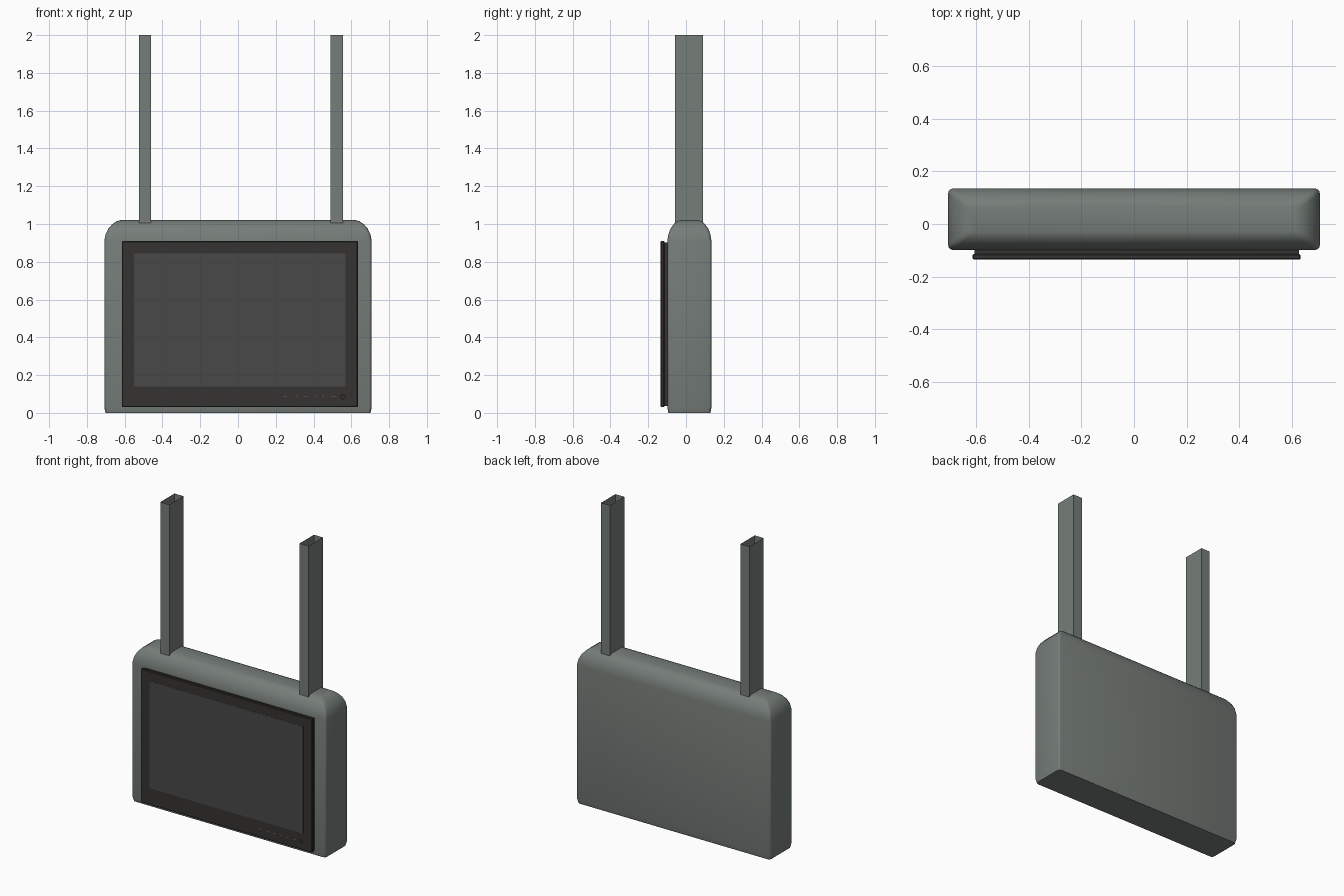
import bpy, bmesh
from math import sin, cos, pi

if "Cube" in bpy.data.objects:
    bpy.data.objects.remove(bpy.data.objects["Cube"])


def material(name, rgb):
    m = bpy.data.materials.new(name)
    m.diffuse_color = (*rgb, 1)
    m.use_nodes = True
    m.node_tree.nodes["Principled BSDF"].inputs["Base Color"].default_value = m.diffuse_color
    return m


shell_mat = material("grey_green_shell", (0.18, 0.205, 0.19))
bezel_mat = material("dark_bezel", (0.035, 0.033, 0.031))
screen_mat = material("screen_glass", (0.065, 0.065, 0.066))
mark_mat = material("pale_marks", (0.16, 0.16, 0.16))


def finish(bm, name, *mats):
    bmesh.ops.recalc_face_normals(bm, faces=bm.faces)
    me = bpy.data.meshes.new(name)
    bm.to_mesh(me)
    bm.free()
    ob = bpy.data.objects.new(name, me)
    bpy.context.collection.objects.link(ob)
    for m in mats:
        me.materials.append(m)
    return ob


def box(name, x, y, z, mat, bevel=0):
    bm = bmesh.new()
    bmesh.ops.create_cube(bm, size=1)
    for v in bm.verts:
        v.co = [(r[0] + r[1]) / 2 + c * (r[1] - r[0]) for c, r in zip(v.co, (x, y, z))]
    if bevel:
        bmesh.ops.bevel(bm, geom=bm.edges[:], offset=bevel, segments=1, affect='EDGES')
    return finish(bm, name, mat)


def rounded_ring(bm, hx, y0, y1, z, r, seg=3):
    cy, hy = (y0 + y1) / 2, (y1 - y0) / 2
    ring = []
    for q, (sx, sy) in enumerate([(1, 1), (-1, 1), (-1, -1), (1, -1)]):
        for i in range(seg + 1):
            a = (q + i / seg) * pi / 2
            ring.append(bm.verts.new((sx * (hx - r) + r * cos(a),
                                      cy + sy * (hy - r) + r * sin(a), z)))
    return ring


# Housing: rounded rectangles lofted upward, narrowing over the shoulder
bm = bmesh.new()
levels = [(0, 0.007), (0.03, 0), (0.91, 0), (0.945, 0.007), (0.975, 0.021),
          (1.0, 0.043), (1.014, 0.064), (1.02, 0.085)]
rings = [rounded_ring(bm, 0.708 - d, -0.099 + d * 0.8, 0.135 - d * 0.8, z, 0.018)
         for z, d in levels]
for a, b in zip(rings, rings[1:]):
    for i in range(len(a)):
        j = (i + 1) % len(a)
        bm.faces.new((a[i], a[j], b[j], b[i]))
bm.faces.new(rings[0])
bm.faces.new(rings[-1])
housing = finish(bm, "housing", shell_mat)
bpy.context.view_layer.objects.active = housing
housing.select_set(True)
bpy.ops.object.shade_smooth_by_angle(angle=0.5)

# Hanging posts: thin open-ended rectangular tubes
for side, x0 in (("left", -0.525), ("right", 0.49)):
    post = box(f"{side}_post", (x0, x0 + 0.065), (-0.058, 0.09), (1.005, 2.0), shell_mat)
    bm = bmesh.new()
    bm.from_mesh(post.data)
    ends = [f for f in bm.faces if abs(f.normal.z) > 0.9]
    bmesh.ops.delete(bm, geom=ends, context='FACES_ONLY')
    bm.to_mesh(post.data)
    bm.free()

# Monitor: stepped back plate and bevelled front bezel
box("monitor_back", (-0.608, 0.628), (-0.117, -0.095), (0.037, 0.903), bezel_mat)
box("monitor_bezel", (-0.615, 0.635), (-0.135, -0.115), (0.03, 0.91), bezel_mat, 0.004)
box("screen", (-0.55, 0.57), (-0.1358, -0.13), (0.14, 0.845), screen_mat)

# Touch controls: a row of tiny dashes ending in a round power button
for i, (x, w) in enumerate([(0.25, 0.02), (0.31, 0.012), (0.36, 0.018),
                            (0.41, 0.01), (0.45, 0.01), (0.505, 0.02)]):
    box(f"touch_mark_{i + 1}", (x - w / 2, x + w / 2), (-0.1355, -0.134),
        (0.083, 0.087), mark_mat)
bpy.ops.mesh.primitive_torus_add(location=(0.555, -0.135, 0.085), rotation=(pi / 2, 0, 0),
                                 major_radius=0.011, minor_radius=0.001,
                                 major_segments=20, minor_segments=4)
power = bpy.context.object
power.name = "power_button_ring"
power.data.materials.append(mark_mat)
